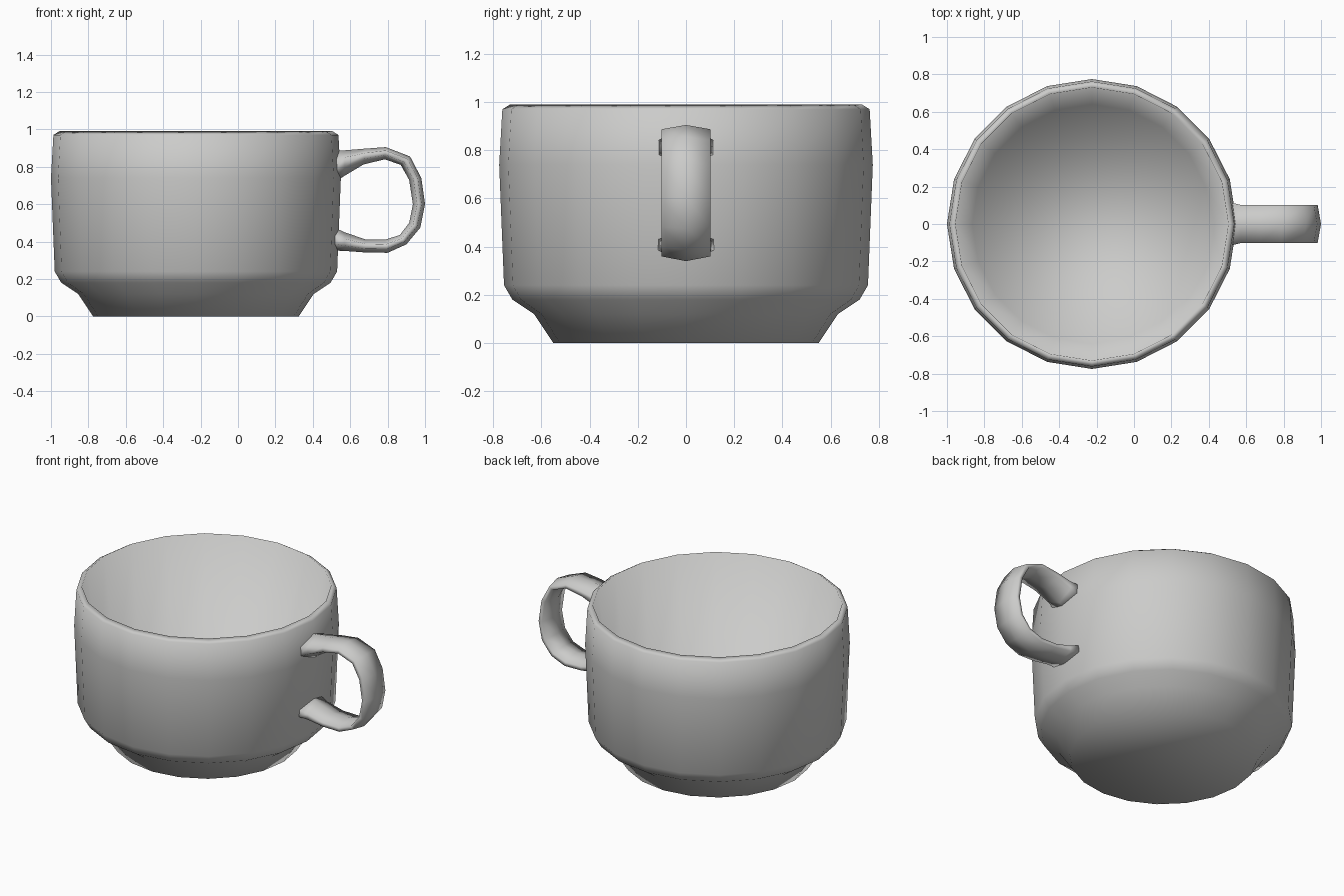
import bpy, bmesh
from math import cos, sin, pi
from mathutils import Vector

cube = bpy.data.objects.get("Cube")
if cube:
    bpy.data.objects.remove(cube, do_unlink=True)

GREY = (0.6, 0.6, 0.59, 1)
ceramic = bpy.data.materials.new("grey ceramic")
ceramic.use_nodes = True
ceramic.diffuse_color = GREY
ceramic.node_tree.nodes["Principled BSDF"].inputs["Base Color"].default_value = GREY


def skin(name, rings):
    """Bridge a list of closed point rings into one smooth, capped object."""
    bm = bmesh.new()
    loops = [[bm.verts.new(p) for p in ring] for ring in rings]
    n = len(loops[0])
    for a, b in zip(loops, loops[1:]):
        for i in range(n):
            j = (i + 1) % n
            bm.faces.new((a[i], a[j], b[j], b[i]))
    bm.faces.new(loops[0])
    bm.faces.new(loops[-1])
    bmesh.ops.recalc_face_normals(bm, faces=bm.faces)
    mesh = bpy.data.meshes.new(name)
    bm.to_mesh(mesh)
    bm.free()
    mesh.materials.append(ceramic)
    mesh.shade_smooth()
    obj = bpy.data.objects.new(name, mesh)
    bpy.context.collection.objects.link(obj)
    return obj


# Cup body: (radius, height) from the foot, over the rim, to the inner floor
SIDES, CENTRE_X = 20, -0.225
profile = [(0.55, 0), (0.63, 0.12), (0.72, 0.18), (0.755, 0.24), (0.775, 0.74),
           (0.762, 0.97), (0.73, 0.99), (0.64, 0.19)]
skin("cup_body", [[(CENTRE_X + r * cos(2 * pi * i / SIDES),
                    r * sin(2 * pi * i / SIDES), z) for i in range(SIDES)]
                  for r, z in profile])

# Handle: outer and inner ridge points (x, z) along the loop
outer = [(0.515, 0.885), (0.57, 0.888), (0.68, 0.897), (0.79, 0.905), (0.92, 0.855),
         (0.98, 0.74), (1.0, 0.6), (0.975, 0.475), (0.9, 0.385), (0.8, 0.34),
         (0.68, 0.342), (0.57, 0.35), (0.515, 0.352)]
inner = [(0.515, 0.715), (0.57, 0.752), (0.67, 0.812), (0.785, 0.84), (0.87, 0.81),
         (0.915, 0.73), (0.935, 0.6), (0.915, 0.5), (0.865, 0.435), (0.785, 0.41),
         (0.68, 0.412), (0.57, 0.45), (0.515, 0.475)]
# Six-sided section: (sideways, blend from outer to inner ridge)
section = [(0, 0), (1, 0.28), (1, 0.65), (0, 1), (-1, 0.65), (-1, 0.28)]
rings = []
for k, (o, i) in enumerate(zip(outer, inner)):
    o, i = Vector((o[0], 0, o[1])), Vector((i[0], 0, i[1]))
    half = 0.116 if k in (0, len(outer) - 1) else 0.102
    rings.append([o.lerp(i, t) + Vector((0, s * half, 0)) for s, t in section])
skin("handle", rings)
